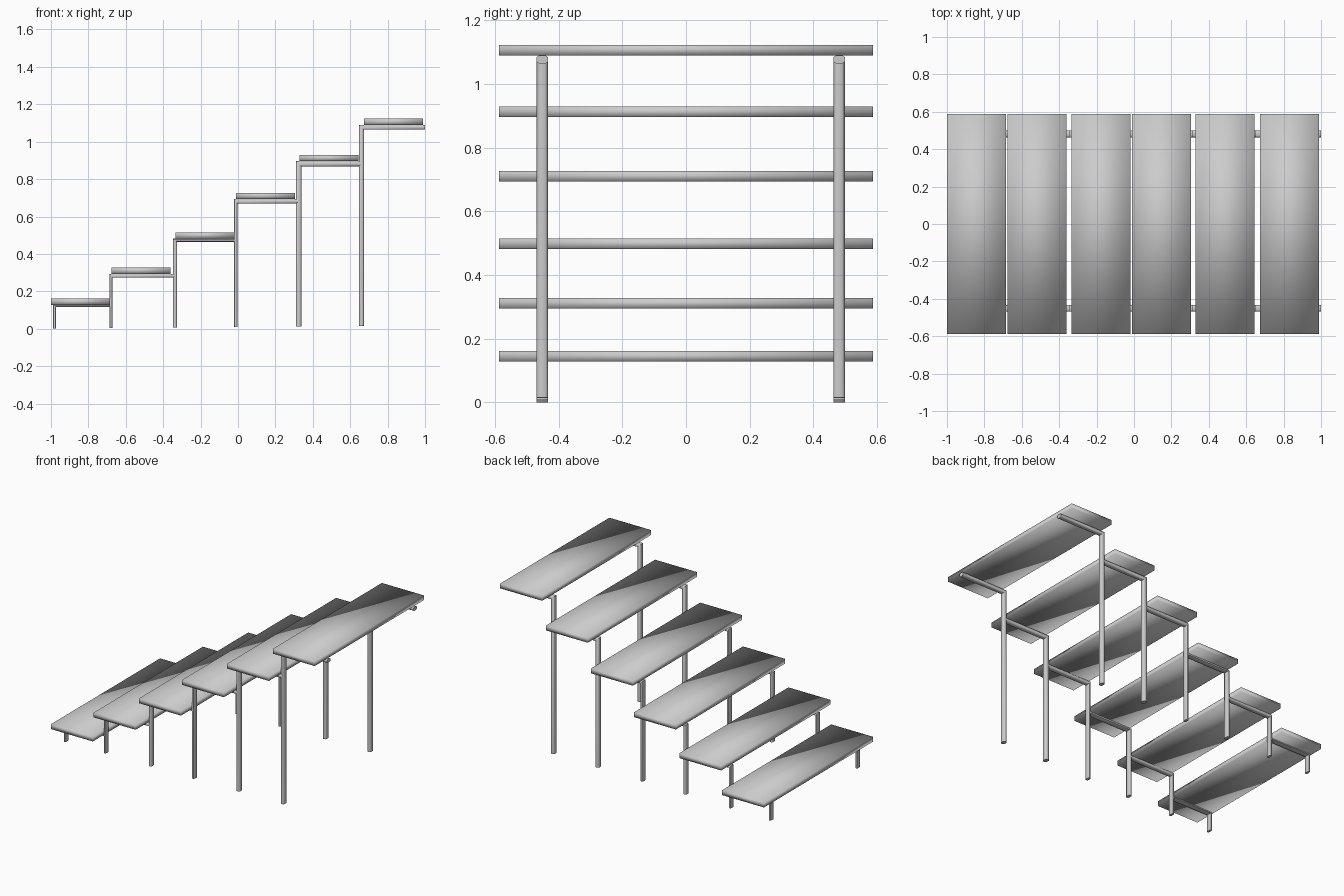
import bpy, bmesh, math

if "Cube" in bpy.data.objects:
    bpy.data.objects.remove(bpy.data.objects["Cube"])

# Per step: tread left x, tread bottom z, leg left x, leg thickness, rail bottom z, rail right x, foot z
STEPS = [
    (-1.000, 0.128, -0.989, 0.016, 0.116, -0.680, 0.000),
    (-0.677, 0.294, -0.687, 0.016, 0.273, -0.341, 0.003),
    (-0.335, 0.482, -0.348, 0.022, 0.464, -0.012, 0.006),
    (-0.011, 0.694, -0.022, 0.020, 0.669, 0.320, 0.008),
    (0.329, 0.896, 0.310, 0.029, 0.868, 0.655, 0.013),
    (0.674, 1.090, 0.647, 0.027, 1.064, 1.000, 0.015),
]
TREAD_W, TREAD_D, TREAD_T = 0.316, 1.176, 0.033
TUBE_Y = 0.018
SIDES = {"front": -0.451, "back": 0.481}

# Rounded tube section, in half-width units
C = 0.55
SECTION = [(1, -C), (1, C), (C, 1), (-C, 1), (-1, C), (-1, -C), (-C, -1), (C, -1)]


def make_object(name, bm):
    bmesh.ops.recalc_face_normals(bm, faces=bm.faces)
    me = bpy.data.meshes.new(name)
    bm.to_mesh(me)
    bm.free()
    ob = bpy.data.objects.new(name, me)
    bpy.context.collection.objects.link(ob)
    return ob


def tread(name, x, z):
    bm = bmesh.new()
    bmesh.ops.create_cube(bm, size=1)
    for v in bm.verts:
        v.co.x = x + TREAD_W / 2 + v.co.x * TREAD_W
        v.co.y *= TREAD_D
        v.co.z = z + TREAD_T / 2 + v.co.z * TREAD_T
    for f in bm.faces:
        f.smooth = True
    make_object(name, bm)


def bent_leg(name, y, x, width, foot, z0, z1, x_end):
    """Upright tube mitred into a horizontal rail under the tread."""
    rx, rz = width / 2, (z1 - z0) / 2
    cx, cz = x + rx, z0 + rz
    bm = bmesh.new()
    rings = [
        [bm.verts.new((cx + a * rx, y + b * TUBE_Y, foot)) for a, b in SECTION],
        [bm.verts.new((cx + a * rx, y + b * TUBE_Y, cz - a * rz)) for a, b in SECTION],
        [bm.verts.new((x_end, y + b * TUBE_Y, cz - a * rz)) for a, b in SECTION],
    ]
    n = len(SECTION)
    for r0, r1 in zip(rings, rings[1:]):
        for i in range(n):
            j = (i + 1) % n
            bm.faces.new((r0[i], r0[j], r1[j], r1[i]))
    bm.faces.new(rings[0])
    bm.faces.new(rings[-1])
    ob = make_object(name, bm)
    bpy.ops.object.select_all(action='DESELECT')
    ob.select_set(True)
    bpy.context.view_layer.objects.active = ob
    bpy.ops.object.shade_smooth_by_angle(angle=math.radians(60))


# Six treads, each carried by a front and a back bent leg
for i, (tx, tz, lx, lw, rz, rx, foot) in enumerate(STEPS, 1):
    tread(f"tread_{i}", tx, tz)
    for side, y in SIDES.items():
        bent_leg(f"{side}_leg_{i}", y, lx, lw, foot, rz, tz, rx)
